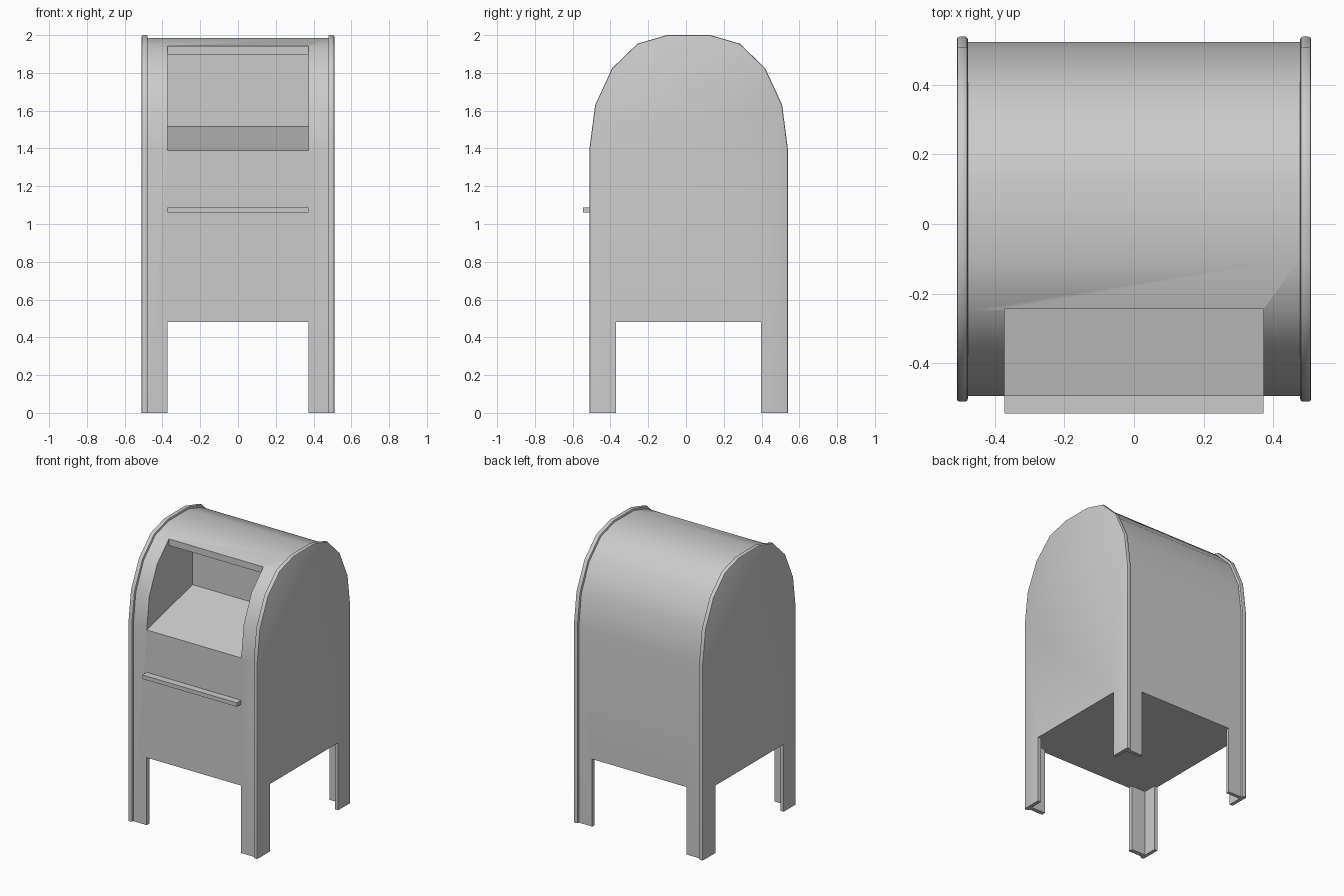
import bpy
import bmesh
from math import radians

cube = bpy.data.objects.get("Cube")
if cube:
    bpy.data.objects.remove(cube)

grey = bpy.data.materials.new("painted grey metal")
grey.use_nodes = True
COLOUR = (0.6, 0.6, 0.6, 1)
grey.diffuse_color = COLOUR
grey.node_tree.nodes["Principled BSDF"].inputs["Base Color"].default_value = COLOUR


def prism(name, profile, x0, x1, rim_bevel=0):
    """Extrude a (y, z) profile along x; optionally round its long outline."""
    bm = bmesh.new()
    face = bm.faces.new([bm.verts.new((x0, y, z)) for y, z in profile])
    ext = bmesh.ops.extrude_face_region(bm, geom=[face])["geom"]
    new = [v for v in ext if isinstance(v, bmesh.types.BMVert)]
    bmesh.ops.translate(bm, verts=new, vec=(x1 - x0, 0, 0))
    bmesh.ops.recalc_face_normals(bm, faces=bm.faces[:])
    if rim_bevel:
        edges = [e for e in bm.edges
                 if abs(e.verts[0].co.x - e.verts[1].co.x) < 1e-5
                 and max(v.co.z for v in e.verts) > 0.01]
        bmesh.ops.bevel(bm, geom=edges, offset=rim_bevel, segments=2,
                        profile=0.5, affect='EDGES', clamp_overlap=True)
    mesh = bpy.data.meshes.new(name)
    bm.to_mesh(mesh)
    bm.free()
    mesh.materials.append(grey)
    ob = bpy.data.objects.new(name, mesh)
    bpy.context.collection.objects.link(ob)
    return ob


def box(name, x, y0, y1, z0, z1):
    return prism(name, [(y0, z0), (y1, z0), (y1, z1), (y0, z1)], -x, x)


def cut(ob, cutters):
    bpy.ops.object.select_all(action='DESELECT')
    bpy.context.view_layer.objects.active = ob
    ob.select_set(True)
    for c in cutters:
        mod = ob.modifiers.new("cut", 'BOOLEAN')
        mod.object, mod.operation, mod.solver = c, 'DIFFERENCE', 'EXACT'
        bpy.ops.object.modifier_apply(modifier=mod.name)
    bpy.ops.object.shade_smooth_by_angle(angle=radians(35))


# Arched outline of the end panels, and the body set slightly inside it
MID = 0.014
half = [(0.525, 0), (0.525, 1.4), (0.495, 1.63), (0.405, 1.825),
        (0.27, 1.955), (0.115, 2.0)]
arch = [(MID + y, z) for y, z in half] + [(MID - y, z) for y, z in reversed(half)]
inner = [(MID + (y - MID) * 0.97, z * 0.9925) for y, z in arch]

# Cutters: leg openings, hollow behind the legs, and the posting recess
gap_x = box("gap_front_cutter", 0.372, -1, 1, -0.2, 0.48)
gap_y = box("gap_side_cutter", 1, -0.37, 0.398, -0.2, 0.48)
hollow = box("hollow_cutter", 0.485, -0.465, 0.498, -0.2, 0.48)
recess = prism("recess_cutter", [(-0.7, 1.339), (0.02, 1.515), (0.02, 1.895),
                                 (-0.245, 1.895), (-0.245, 2.2), (-0.7, 2.2)],
               -0.372, 0.372)

body = prism("body", inner, -0.48, 0.48)
cut(body, [gap_x, gap_y, hollow, recess])

# End panels with rounded rims
for name, s in (("left_panel", 1), ("right_panel", -1)):
    panel = prism(name, arch, min(s * 0.478, s * 0.51), max(s * 0.478, s * 0.51), 0.008)
    cut(panel, [gap_y, hollow])

# Handle bar below the recess
box("front_bar", 0.372, -0.545, -0.48, 1.06, 1.088)

for helper in (gap_x, gap_y, hollow, recess):
    bpy.data.objects.remove(helper)
